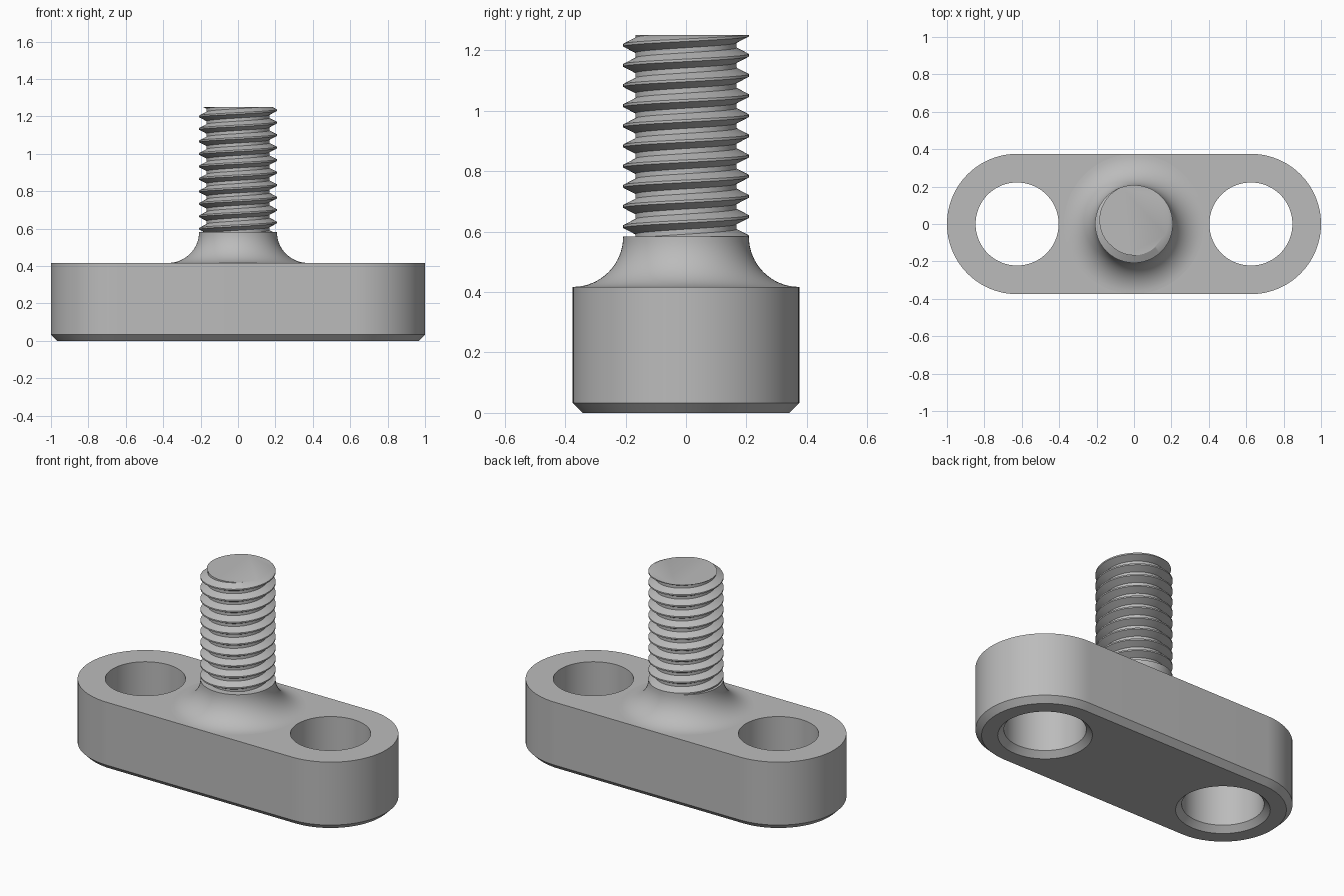
import bpy, bmesh
from math import sin, cos, pi, radians

if "Cube" in bpy.data.objects:
    bpy.data.objects.remove(bpy.data.objects["Cube"], do_unlink=True)

grey = bpy.data.materials.new("plain_grey")
grey.use_nodes = True
colour = (0.5, 0.5, 0.5, 1)
grey.diffuse_color = colour
grey.node_tree.nodes["Principled BSDF"].inputs["Base Color"].default_value = colour

HALF, WIDTH, HEIGHT = 0.625, 0.375, 0.417   # plate: hole offset, end radius, thickness
HOLE, CHAMFER = 0.222, 0.033
NECK_TOP, TOP = 0.583, 1.25
MAJOR, MINOR, PITCH = 0.208, 0.1675, (TOP - NECK_TOP) / 10


def finish(name, bm):
    bmesh.ops.recalc_face_normals(bm, faces=bm.faces)
    mesh = bpy.data.meshes.new(name)
    bm.to_mesh(mesh)
    bm.free()
    mesh.materials.append(grey)
    obj = bpy.data.objects.new(name, mesh)
    bpy.context.collection.objects.link(obj)
    bpy.ops.object.select_all(action='DESELECT')
    obj.select_set(True)
    bpy.context.view_layer.objects.active = obj
    bpy.ops.object.shade_smooth_by_angle(angle=radians(30))
    return obj


def circle(r, cx=0, n=96):
    return [(cx + r * cos(2 * pi * i / n), r * sin(2 * pi * i / n)) for i in range(n)]


def stadium(r, n=48):
    right = [(HALF + r * sin(pi * i / n), -r * cos(pi * i / n)) for i in range(n + 1)]
    return right + [(-x, -y) for x, y in right]


def wall(bm, sections):
    """Skin a stack of (outline, z) sections; return the end loops of edges."""
    rings = [[bm.verts.new((x, y, z)) for x, y in pts] for pts, z in sections]
    n = len(rings[0])
    for a, b in zip(rings, rings[1:]):
        for i in range(n):
            j = (i + 1) % n
            bm.faces.new((a[i], a[j], b[j], b[i]))
    return [[bm.edges.get((r[i], r[(i + 1) % n])) for i in range(n)]
            for r in (rings[0], rings[-1])]


# Base plate: rounded bar with two through holes, chamfered underneath
bm = bmesh.new()
loops = [wall(bm, [(stadium(WIDTH - CHAMFER), 0), (stadium(WIDTH), CHAMFER),
                   (stadium(WIDTH), HEIGHT)])]
for cx in (-HALF, HALF):
    loops.append(wall(bm, [(circle(HOLE + CHAMFER, cx), 0), (circle(HOLE, cx), CHAMFER),
                           (circle(HOLE, cx), HEIGHT)]))
for end, normal in ((0, (0, 0, -1)), (1, (0, 0, 1))):
    edges = [e for pair in loops for e in pair[end]]
    bmesh.ops.triangle_fill(bm, use_beauty=True, edges=edges, normal=normal)
finish("base_plate", bm)

# Neck: concave fillet from the plate up to the stud
bm = bmesh.new()
fillet = NECK_TOP - HEIGHT
steps = 16
sections = []
for i in range(steps + 1):
    a = pi / 2 * i / steps
    sections.append((circle(MAJOR + fillet - fillet * sin(a)), NECK_TOP - fillet * cos(a)))
ends = wall(bm, sections)
bmesh.ops.holes_fill(bm, edges=ends[0] + ends[1])
finish("neck_fillet", bm)


# Threaded stud: right-hand helical profile trimmed flat at both ends
def thread_radius(d):
    """Radius at axial distance d (in pitches) from the nearest crest."""
    d = abs(d - round(d))
    t = min(max((d - 1 / 16) / (3 / 8 - 1 / 16), 0), 1)
    return MAJOR + (MINOR - MAJOR) * t


bm = bmesh.new()
N = 96
corners = (-3 / 8, -1 / 16, 1 / 16, 3 / 8)
columns = []
for i in range(N + 1):
    turn = i / N
    a = 2 * pi * turn + pi / 2
    col = []
    for k in range(-2, 13):
        for c in corners:
            z = min(max(NECK_TOP + (k + turn + c) * PITCH, NECK_TOP), TOP)
            r = thread_radius((z - NECK_TOP) / PITCH - turn)
            col.append(bm.verts.new((r * cos(a), r * sin(a), z)))
    columns.append(col)
for a, b in zip(columns, columns[1:]):
    for j in range(len(a) - 1):
        bm.faces.new((a[j], b[j], b[j + 1], a[j + 1]))
bmesh.ops.remove_doubles(bm, verts=bm.verts, dist=1e-5)
bmesh.ops.dissolve_degenerate(bm, edges=bm.edges, dist=1e-5)
bmesh.ops.holes_fill(bm, edges=[e for e in bm.edges if e.is_boundary])
finish("threaded_stud", bm)
